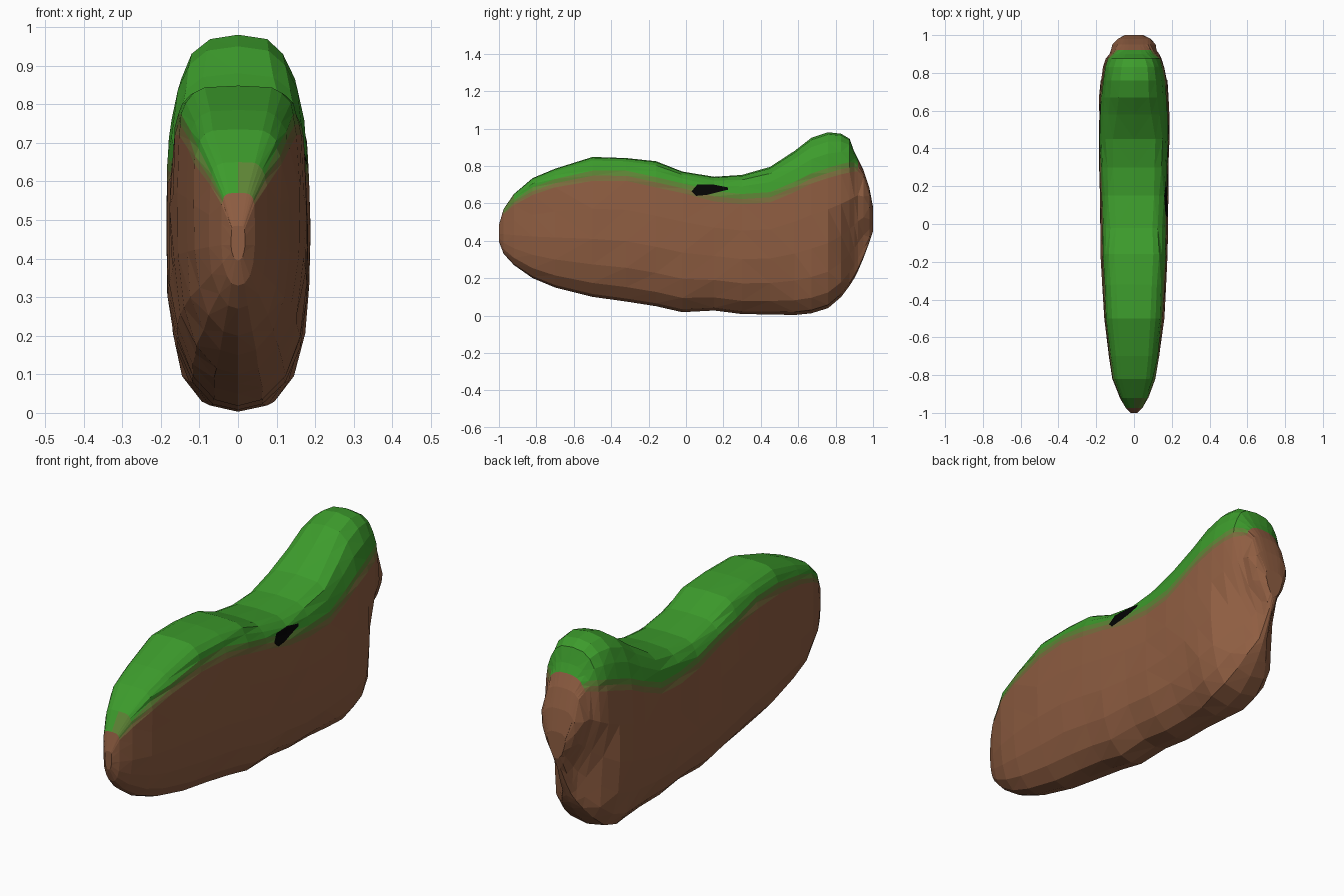
import bpy, bmesh, random
from mathutils import Vector
from mathutils.bvhtree import BVHTree

if "Cube" in bpy.data.objects:
    bpy.data.objects.remove(bpy.data.objects["Cube"])

random.seed(4)

def material(name, color):
    m = bpy.data.materials.new(name)
    m.diffuse_color = (*color, 1)
    m.use_nodes = True
    m.node_tree.nodes["Principled BSDF"].inputs["Base Color"].default_value = m.diffuse_color
    return m

brown = material("brown", (0.275, 0.111, 0.054))
umber = material("brown_green_blend", (0.19, 0.15, 0.046))
olive = material("green_brown_blend", (0.11, 0.23, 0.036))
green = material("green", (0.046, 0.33, 0.025))
black = material("black", (0.001, 0.001, 0.001))

# Stations along the body: y, bottom, top, half width, colour line height
STATIONS = [
    (-1.00, 0.395, 0.485, 0.018, 0.475), (-0.975, 0.33, 0.57, 0.044, 0.54),
    (-0.92, 0.27, 0.65, 0.076, 0.59), (-0.82, 0.20, 0.735, 0.114, 0.645),
    (-0.70, 0.15, 0.785, 0.136, 0.685), (-0.50, 0.10, 0.848, 0.158, 0.72),
    (-0.32, 0.075, 0.842, 0.168, 0.72), (-0.16, 0.05, 0.825, 0.175, 0.685),
    (-0.02, 0.018, 0.77, 0.178, 0.655), (0.15, 0.027, 0.742, 0.180, 0.61),
    (0.30, 0.008, 0.752, 0.183, 0.595), (0.45, 0.006, 0.795, 0.185, 0.605),
    (0.58, 0.003, 0.88, 0.185, 0.66), (0.67, 0.012, 0.95, 0.183, 0.705),
    (0.76, 0.04, 0.98, 0.175, 0.735), (0.83, 0.10, 0.972, 0.163, 0.755),
    (0.875, 0.16, 0.945, 0.148, 0.765), (0.90, 0.20, 0.875, 0.132, 0.77),
    (0.92, 0.24, 0.835, 0.122, 0.77), (0.95, 0.31, 0.775, 0.115, 0.74),
    (0.98, 0.39, 0.685, 0.096, 0.64), (1.00, 0.45, 0.58, 0.062, 0.54)]

def smooth(v, a, b):
    t = min(1, max(0, (v - a) / (b - a)))
    return t * t * (3 - 2 * t)

def half_width(y, z, bottom, top, w):
    """Boxy upper section, rounder below; the rear is pinched between two knobs."""
    t = (z - (bottom + top) / 2) / ((top - bottom) / 2)
    upper = 5 - 1.9 * smooth(y, 0.4, 0.7)
    lower = 2.3 + 1.0 * smooth(y, 0.5, 0.72)
    n = upper if t > 0 else lower
    knob = 0.6 * (1 - smooth(z, 0.12, 0.28))
    pinch = 0.8 * smooth(y, 0.77, 0.96) * (1 - smooth(z, 0.38, 0.62)) * (1 - knob)
    return w * max(0, 1 - abs(t) ** n) ** (1 / n) * (1 - pinch)

def heights(bottom, top, line):
    """Ring heights from bottom to top; colour changes happen on fixed levels."""
    blend = min(0.055, (top - line) * 0.45)
    low = [bottom + (line - bottom) * f for f in (0, 0.025, 0.12, 0.28, 0.5, 0.76, 1)]
    start = line + blend
    high = [start + (top - start) * f for f in (0, 0.4, 0.74, 0.94, 1)]
    return low + [line + blend / 2] + high

# Body: lofted rings, with colour set by level
bm = bmesh.new()
rings = []
for y, bottom, top, w, line in STATIONS:
    zs = heights(bottom, top, line)
    right, left = [], []
    for i, z in enumerate(zs):
        x = half_width(y, z, bottom, top, w)
        if i in (0, len(zs) - 1):
            right.append(bm.verts.new((0, y, z)))
            continue
        for side, sign in ((right, 1), (left, -1)):
            dx = random.uniform(-0.004, 0.003) * min(1, w / 0.1)
            side.append(bm.verts.new((sign * max(0.006, x + dx), y, z)))
    rings.append(right + left[::-1])

levels = len(heights(0, 1, 0.5)) - 1
count = len(rings[0])
for a, b in zip(rings, rings[1:]):
    for i in range(count):
        j = (i + 1) % count
        f = bm.faces.new((a[i], a[j], b[j], b[i]))
        level = i if i < levels else count - 1 - i
        f.material_index = 0 if level < 6 else 1 if level == 6 else 2 if level == 7 else 3
        c = f.calc_center_median()
        if c.y > 0.935 or c.y < -0.98:
            f.material_index = 0
        elif c.y < -0.93 and c.x > 0 and level > 6:
            f.material_index = 2
bm.faces.new(rings[0])
bm.faces.new(rings[-1])
bmesh.ops.recalc_face_normals(bm, faces=bm.faces)
bmesh.ops.triangulate(bm, faces=bm.faces)
tree = BVHTree.FromBMesh(bm)
mesh = bpy.data.meshes.new("body")
bm.to_mesh(mesh)
bm.free()
for m in (brown, umber, olive, green):
    mesh.materials.append(m)
bpy.context.collection.objects.link(bpy.data.objects.new("body", mesh))

# Black patch: thin skin projected onto the right side
outline = [(0.03, 0.665), (0.055, 0.640), (0.11, 0.645), (0.225, 0.673),
           (0.225, 0.685), (0.15, 0.70), (0.06, 0.70)]
bm = bmesh.new()
centre = bm.verts.new((1, 0.11, 0.675))
rim = [bm.verts.new((1, y, z)) for y, z in outline]
for i in range(len(rim)):
    bm.faces.new((centre, rim[i], rim[(i + 1) % len(rim)]))
bmesh.ops.subdivide_edges(bm, edges=bm.edges, cuts=4, use_grid_fill=True)
for v in bm.verts:
    hit = tree.ray_cast(v.co, Vector((-1, 0, 0)))[0]
    if hit:
        v.co.x = hit.x + 0.004
bmesh.ops.recalc_face_normals(bm, faces=bm.faces)
if sum(f.normal.x for f in bm.faces) < 0:
    bmesh.ops.reverse_faces(bm, faces=bm.faces)
mesh = bpy.data.meshes.new("black_patch")
bm.to_mesh(mesh)
bm.free()
mesh.materials.append(black)
bpy.context.collection.objects.link(bpy.data.objects.new("black_patch", mesh))
